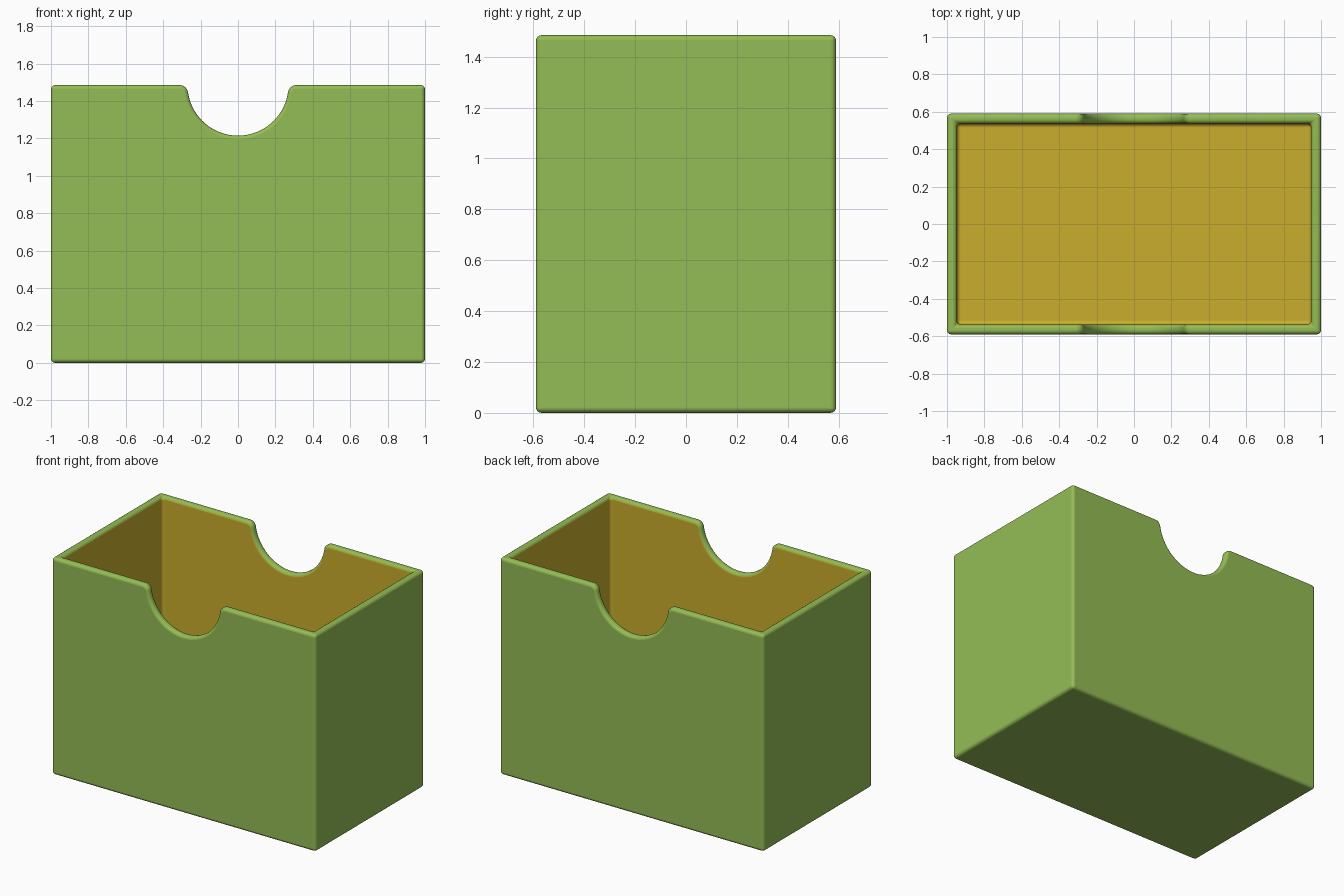
import bpy, bmesh, math

cube = bpy.data.objects.get("Cube")
if cube:
    bpy.data.objects.remove(cube, do_unlink=True)

HALF_X, HALF_Y, HEIGHT = 1.0, 0.59, 1.485
WALL, ROUND = 0.053, 0.022
NOTCH_R, FILLET_R = 0.27, 0.045


def flat_colour(name, rgb):
    mat = bpy.data.materials.new(name)
    mat.use_nodes = True
    mat.diffuse_color = (*rgb, 1)
    bsdf = mat.node_tree.nodes["Principled BSDF"]
    bsdf.inputs["Base Color"].default_value = (*rgb, 1)
    bsdf.inputs["Roughness"].default_value = 0.6
    return mat


def arc(cx, cz, r, start, end, steps):
    angles = [start + (end - start) * i / steps for i in range(steps + 1)]
    return [(cx + r * math.cos(a), cz + r * math.sin(a)) for a in angles]


# Notch outline: a half circle with filleted shoulders, mirrored about x = 0
shoulder = math.sqrt((NOTCH_R + FILLET_R) ** 2 - FILLET_R ** 2)
tilt = math.atan2(FILLET_R, shoulder)
right = arc(shoulder, HEIGHT - FILLET_R, FILLET_R, math.pi / 2, math.pi - tilt, 7)
right += arc(0, HEIGHT, NOTCH_R, -tilt, -math.pi / 2, 16)[1:]
notch = [(-x, z) for x, z in right[:-1]] + right[::-1]

bm = bmesh.new()


def shell(hx, hy, base):
    """Four notched walls and a floor; returns the loop of top vertices."""
    top, bottom = [], []
    for s in (-1, 1):
        profile = [(-hx, HEIGHT)] + notch + [(hx, HEIGHT)]
        top.append([bm.verts.new((-s * x, s * hy, z)) for x, z in profile])
        bottom.append([bm.verts.new((-s * x, s * hy, base)) for x in (-hx, hx)])
    for i in (0, 1):
        bm.faces.new(bottom[i] + top[i][::-1])
        bm.faces.new([bottom[i][1], bottom[1 - i][0], top[1 - i][0], top[i][-1]])
    bm.faces.new(bottom[0] + bottom[1])
    return top[0] + top[1]


# Outer shell, inner cavity and the rim joining them
outer = shell(HALF_X, HALF_Y, 0)
inner = shell(HALF_X - WALL, HALF_Y - WALL, WALL)
for i in range(len(outer)):
    j = (i + 1) % len(outer)
    bm.faces.new([outer[i], outer[j], inner[j], inner[i]])
bmesh.ops.recalc_face_normals(bm, faces=bm.faces)

# Round every hard edge
hard = [e for e in bm.edges if e.calc_face_angle(0) > math.radians(50)]
bmesh.ops.bevel(bm, geom=hard, offset=ROUND, segments=4, profile=0.5,
                affect='EDGES', clamp_overlap=True)

# The lining is every face inside the cavity
for f in bm.faces:
    c = f.calc_center_median()
    inside = (abs(c.x) < HALF_X - WALL + 0.001 and abs(c.y) < HALF_Y - WALL + 0.001
              and c.z > WALL - 0.001)
    f.material_index = 1 if inside else 0
    f.smooth = True

mesh = bpy.data.meshes.new("storage_box")
bm.to_mesh(mesh)
bm.free()
mesh.materials.append(flat_colour("leaf green", (0.296, 0.503, 0.089)))
mesh.materials.append(flat_colour("mustard lining", (0.585, 0.42, 0.027)))

box = bpy.data.objects.new("storage_box", mesh)
bpy.context.collection.objects.link(box)

# Keep the large walls evenly shaded beside their rounded edges
normals = box.modifiers.new("even_shading", 'WEIGHTED_NORMAL')
normals.keep_sharp = True
normals.weight = 100
